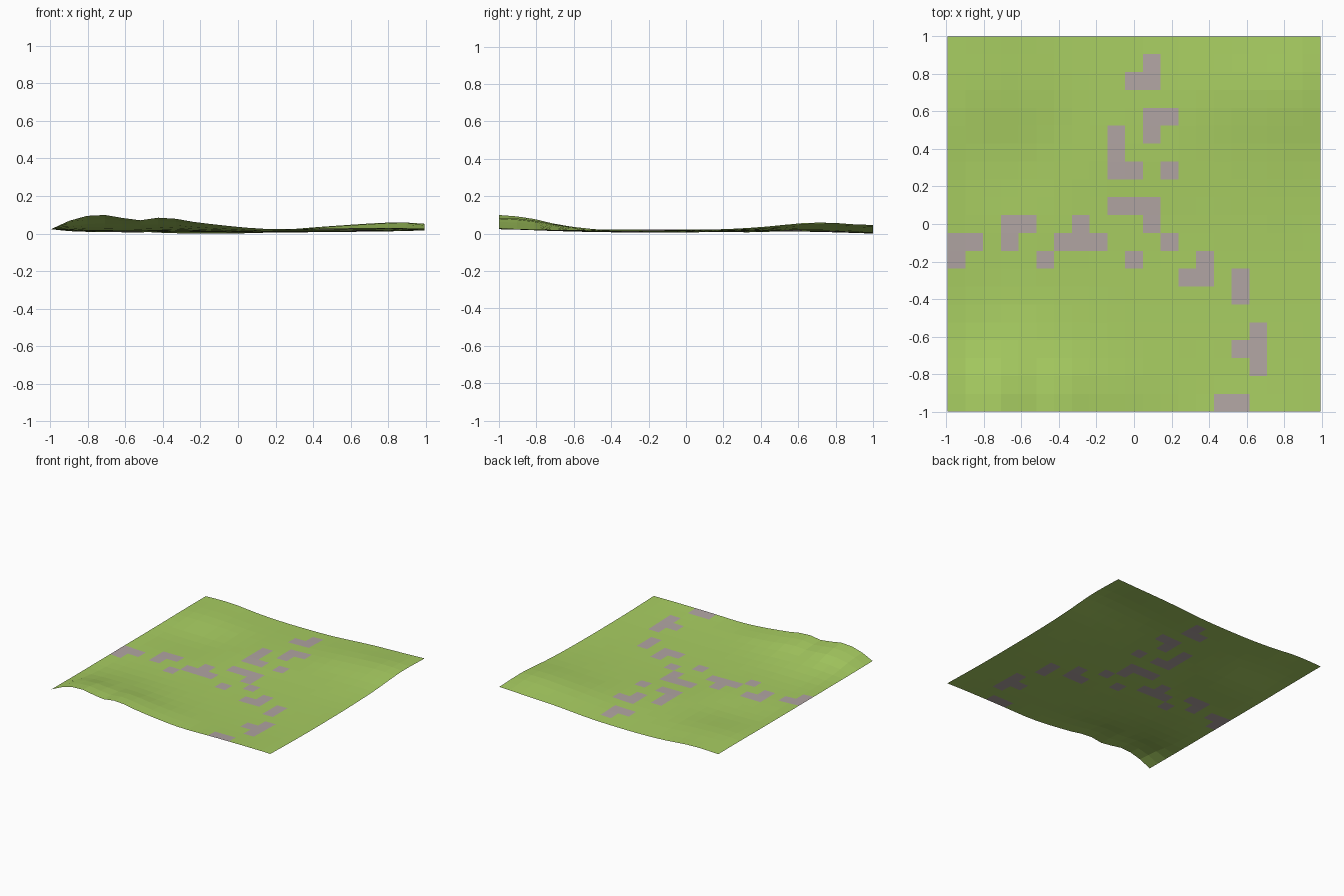
import bpy
import bmesh

CELLS = 21
HALF_X, HALF_Y = 0.993, 1.0

# Control heights in thousandths: one row per y knot, one column per x knot
X_KNOTS = [-1, -.9, -.75, -.53, -.4, -.2, .15, .5, .85, 1]
HEIGHTS = {
    -1: [30, 75, 106, 76, 91, 62, 30, 33, 34, 32],
    -.85: [29, 66, 91, 72, 81, 55, 27, 25, 28, 28],
    -.65: [28, 38, 46, 46, 42, 30, 18, 18, 22, 24],
    -.4: [28, 23, 21, 22, 20, 17, 12, 14, 18, 22],
    0: [28, 22, 18, 18, 17, 14, 11, 15, 20, 24],
    .35: [28, 18, 14, 12, 14, 18, 18, 25, 36, 34],
    .7: [30, 34, 36, 26, 18, 14, 20, 45, 65, 57],
    1: [30, 34, 34, 16, 9, 5, 10, 32, 45, 51],
}

# Stone patches: first column, first row, columns wide, rows deep
STONES = [
    (11, 19, 1, 1), (10, 18, 2, 1), (11, 16, 2, 1), (11, 15, 1, 1),
    (9, 13, 1, 3), (10, 13, 1, 1), (12, 13, 1, 1), (9, 11, 3, 1),
    (11, 10, 1, 1), (12, 9, 1, 1), (10, 8, 1, 1), (6, 9, 3, 1),
    (7, 10, 1, 1), (5, 8, 1, 1), (3, 10, 2, 1), (3, 9, 1, 1),
    (0, 9, 2, 1), (0, 8, 1, 1), (14, 8, 1, 1), (13, 7, 2, 1),
    (16, 6, 1, 2), (17, 2, 1, 3), (16, 3, 1, 1), (15, 0, 2, 1),
]


def smooth_curve(knots, values, t):
    """Smooth interpolation through unevenly spaced knots."""
    last = len(knots) - 1
    i = max(k for k in range(last) if knots[k] <= t or k == 0)

    def slope(k):
        a, b = max(k - 1, 0), min(k + 1, last)
        return (values[b] - values[a]) / (knots[b] - knots[a])

    span = knots[i + 1] - knots[i]
    u = min((t - knots[i]) / span, 1)
    ease = u * u * (3 - 2 * u)
    bend = u * (1 - u) * span * ((1 - u) * slope(i) - u * slope(i + 1))
    return values[i] + (values[i + 1] - values[i]) * ease + bend


def height(x, y):
    across = [smooth_curve(X_KNOTS, row, x) for row in HEIGHTS.values()]
    return smooth_curve(list(HEIGHTS), across, y) / 1000


def make_material(name, colour):
    mat = bpy.data.materials.new(name)
    mat.use_nodes = True
    mat.diffuse_color = (*colour, 1)
    mat.node_tree.nodes["Principled BSDF"].inputs["Base Color"].default_value = (*colour, 1)
    return mat


if "Cube" in bpy.data.objects:
    bpy.data.objects.remove(bpy.data.objects["Cube"])

# Rolling ground sheet
bm = bmesh.new()
bmesh.ops.create_grid(bm, x_segments=CELLS, y_segments=CELLS, size=1)
for v in bm.verts:
    v.co.z = height(v.co.x, v.co.y)
lowest = min(v.co.z for v in bm.verts)

# Scattered stones along the paths
stone_cells = {(c + i, r + j) for c, r, w, d in STONES
               for i in range(w) for j in range(d)}
for f in bm.faces:
    centre = f.calc_center_median()
    cell = tuple(int((p + 1) / 2 * CELLS) for p in centre.xy)
    f.material_index = int(cell in stone_cells)
    f.smooth = False

for v in bm.verts:
    v.co.x *= HALF_X
    v.co.y *= HALF_Y
    v.co.z -= lowest

mesh = bpy.data.meshes.new("ground")
bm.to_mesh(mesh)
bm.free()
mesh.materials.append(make_material("grass green", (.39, .61, .12)))
mesh.materials.append(make_material("path stone", (.44, .375, .365)))
ground = bpy.data.objects.new("ground", mesh)
bpy.context.collection.objects.link(ground)
